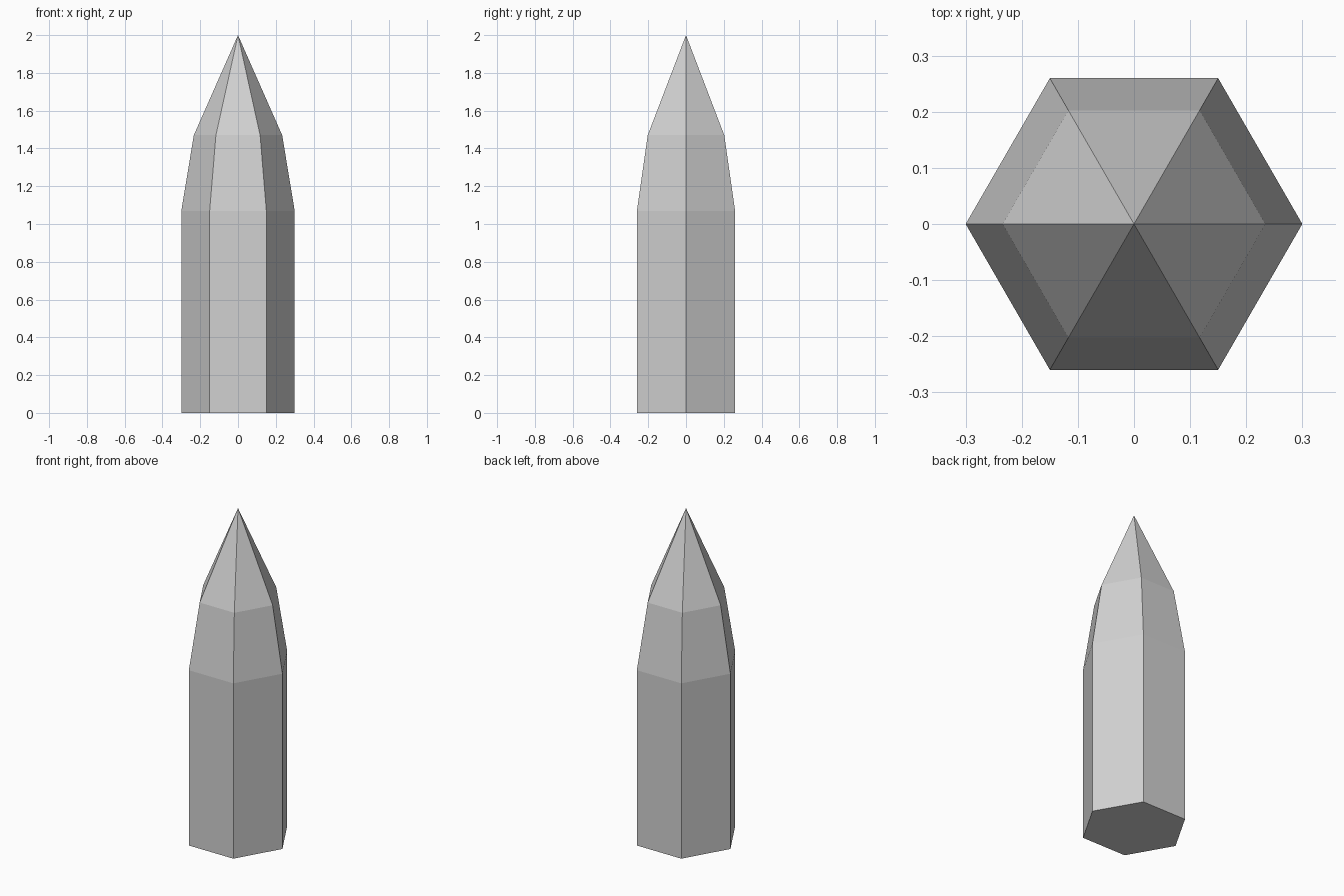
import bpy
import bmesh
from math import cos, sin, tau

cube = bpy.data.objects.get("Cube")
if cube:
    bpy.data.objects.remove(cube, do_unlink=True)

SIDES = 6
RINGS = [(0.30, 0.0), (0.30, 1.07), (0.234, 1.47)]  # radius, height
TIP_HEIGHT = 2.0

# Pale grey stone
stone = bpy.data.materials.new("pale_grey")
stone.use_nodes = True
colour = (0.64, 0.64, 0.64, 1)
stone.diffuse_color = colour
stone.node_tree.nodes["Principled BSDF"].inputs["Base Color"].default_value = colour

# Hexagonal rings from the base to the shoulder
bm = bmesh.new()
rings = [[bm.verts.new((r * cos(tau * i / SIDES), r * sin(tau * i / SIDES), z))
          for i in range(SIDES)] for r, z in RINGS]
tip = bm.verts.new((0, 0, TIP_HEIGHT))

# Flat base, faceted walls and pointed tip
bm.faces.new(reversed(rings[0]))
for i in range(SIDES):
    j = (i + 1) % SIDES
    for low, high in zip(rings, rings[1:]):
        bm.faces.new((low[i], low[j], high[j], high[i]))
    bm.faces.new((rings[-1][i], rings[-1][j], tip))

mesh = bpy.data.meshes.new("crystal_shard")
bm.to_mesh(mesh)
bm.free()
mesh.materials.append(stone)
shard = bpy.data.objects.new("crystal_shard", mesh)
bpy.context.collection.objects.link(shard)
